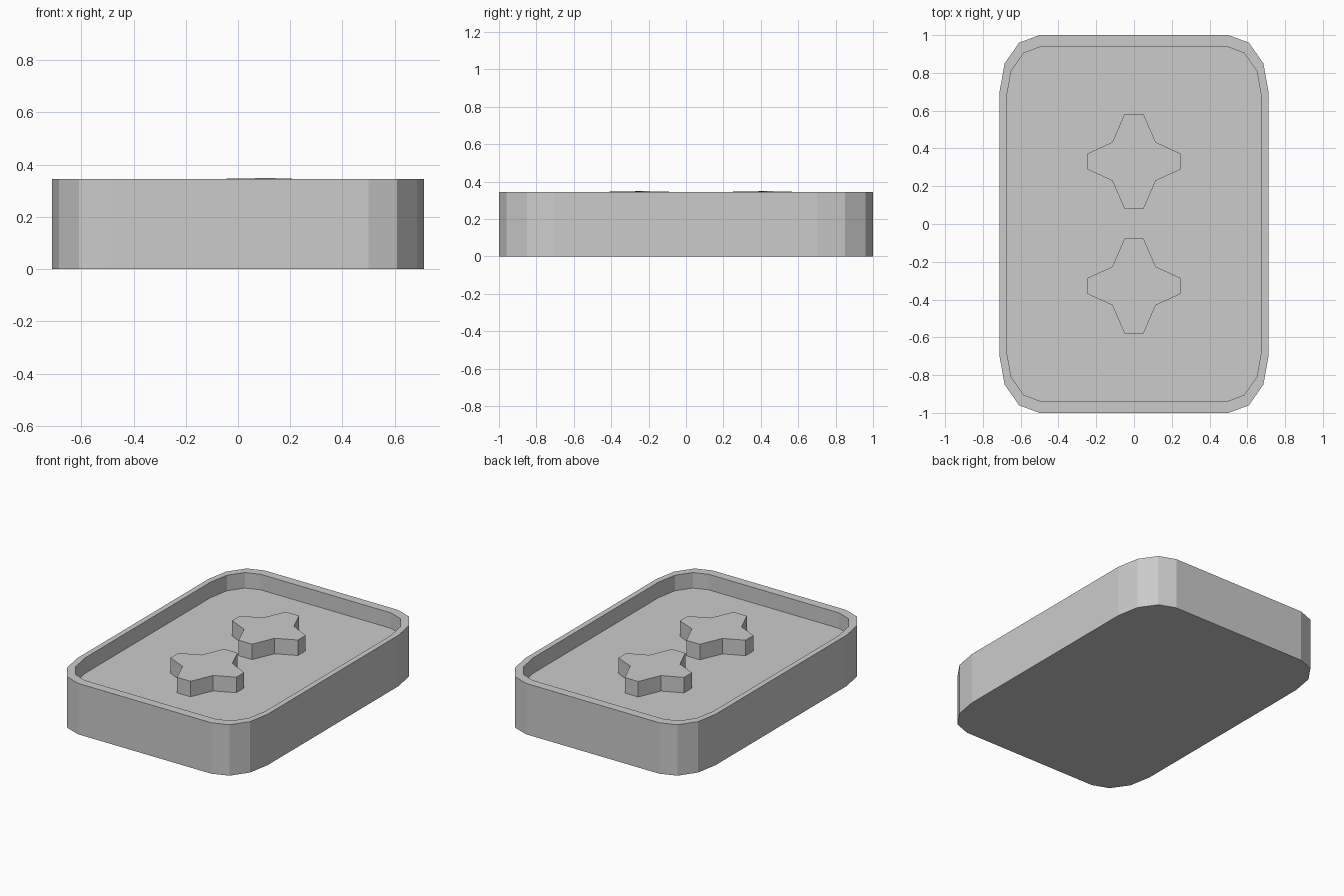
import bpy, bmesh

if "Cube" in bpy.data.objects:
    bpy.data.objects.remove(bpy.data.objects["Cube"])

HEIGHT, FLOOR = 0.345, 0.24


def mirror_quarter(quarter):
    """Full counter-clockwise outline from its +x +y quarter."""
    right_top = quarter
    left_top = [(-x, y) for x, y in reversed(quarter)]
    left_low = [(-x, -y) for x, y in quarter]
    right_low = [(x, -y) for x, y in reversed(quarter)]
    return right_top + left_top + left_low + right_low


def ring(bm, outline, z, cy=0.0):
    return [bm.verts.new((x, y + cy, z)) for x, y in outline]


def bridge(bm, a, b):
    n = len(a)
    for i in range(n):
        j = (i + 1) % n
        bm.faces.new((a[i], a[j], b[j], b[i]))


def finish(bm, name):
    bmesh.ops.recalc_face_normals(bm, faces=bm.faces)
    mesh = bpy.data.meshes.new(name)
    bm.to_mesh(mesh)
    bm.free()
    obj = bpy.data.objects.new(name, mesh)
    bpy.context.collection.objects.link(obj)
    return obj


# Tray body: outer wall, flat rim, inner wall and recessed floor
outer = mirror_quarter([(0.712, 0.70), (0.685, 0.85), (0.608, 0.96), (0.50, 1.0)])
inner = mirror_quarter([(0.675, 0.67), (0.65, 0.81), (0.583, 0.905), (0.49, 0.94)])
bm = bmesh.new()
rings = [ring(bm, outer, 0), ring(bm, outer, HEIGHT),
         ring(bm, inner, HEIGHT), ring(bm, inner, FLOOR)]
for a, b in zip(rings, rings[1:]):
    bridge(bm, a, b)
bm.faces.new(rings[0][::-1])
bm.faces.new(rings[-1])
finish(bm, "tray_body")

# Two blunt four-pointed studs standing on the floor
star = mirror_quarter([(0.246, 0.042), (0.115, 0.102), (0.05, 0.252)])
for name, cy in (("front_stud", -0.328), ("back_stud", 0.331)):
    bm = bmesh.new()
    low, top = ring(bm, star, FLOOR, cy), ring(bm, star, HEIGHT, cy)
    top[1].co.z += 0.004  # slightly proud notch corner
    bridge(bm, low, top)
    bm.faces.new(low[::-1])
    bm.faces.new(top)
    finish(bm, name)
